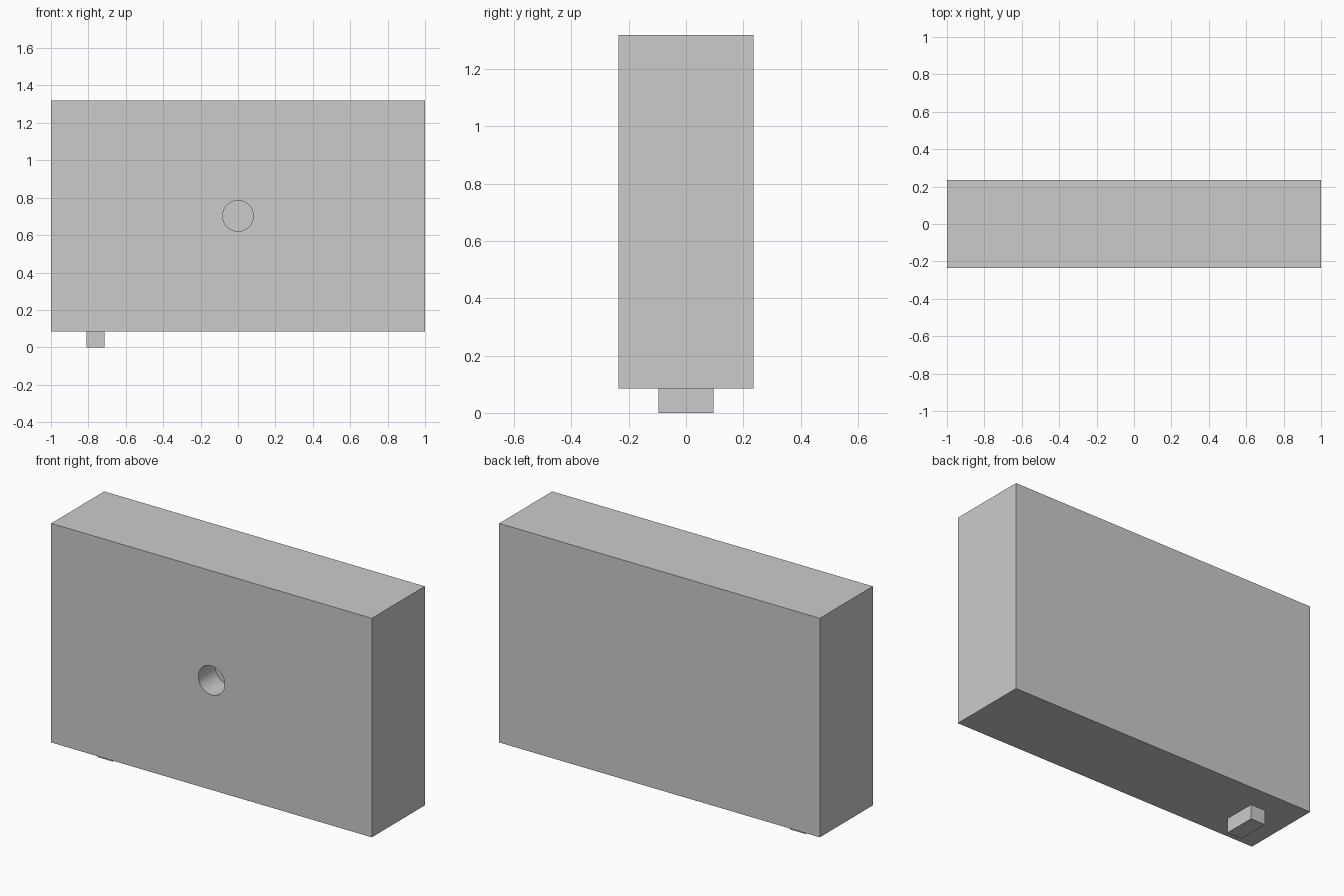
import bpy
import math

if "Cube" in bpy.data.objects:
    bpy.data.objects.remove(bpy.data.objects["Cube"])


def box(name, x, y, z):
    """Box from (min, max) pairs on each axis."""
    mid = [(a + b) / 2 for a, b in (x, y, z)]
    bpy.ops.mesh.primitive_cube_add(size=1, location=mid)
    ob = bpy.context.object
    ob.name = name
    ob.scale = [b - a for a, b in (x, y, z)]
    bpy.ops.object.transform_apply(location=False, rotation=False, scale=True)
    return ob


DEPTH = 0.236       # half the body thickness
HOLE_DEPTH = 0.15

# Main body and the single foot under its left end
body = box("body", (-1, 1), (-DEPTH, DEPTH), (0.085, 1.32))
box("foot", (-0.81, -0.715), (-0.096, 0.096), (0, 0.085))

# Blind round hole in the middle of the front
bpy.ops.mesh.primitive_cylinder_add(
    vertices=64, radius=0.082, depth=2 * HOLE_DEPTH,
    location=(0, -DEPTH, 0.7025), rotation=(math.pi / 2, 0, 0))
cutter = bpy.context.object
cutter.name = "hole_cutter"
cutter.hide_render = True

cut = body.modifiers.new("hole", 'BOOLEAN')
cut.operation = 'DIFFERENCE'
cut.solver = 'EXACT'
cut.object = cutter
bpy.ops.object.select_all(action='DESELECT')
body.select_set(True)
bpy.context.view_layer.objects.active = body
bpy.ops.object.modifier_apply(modifier=cut.name)
bpy.data.objects.remove(cutter)
bpy.ops.object.shade_smooth_by_angle(angle=math.radians(30))
